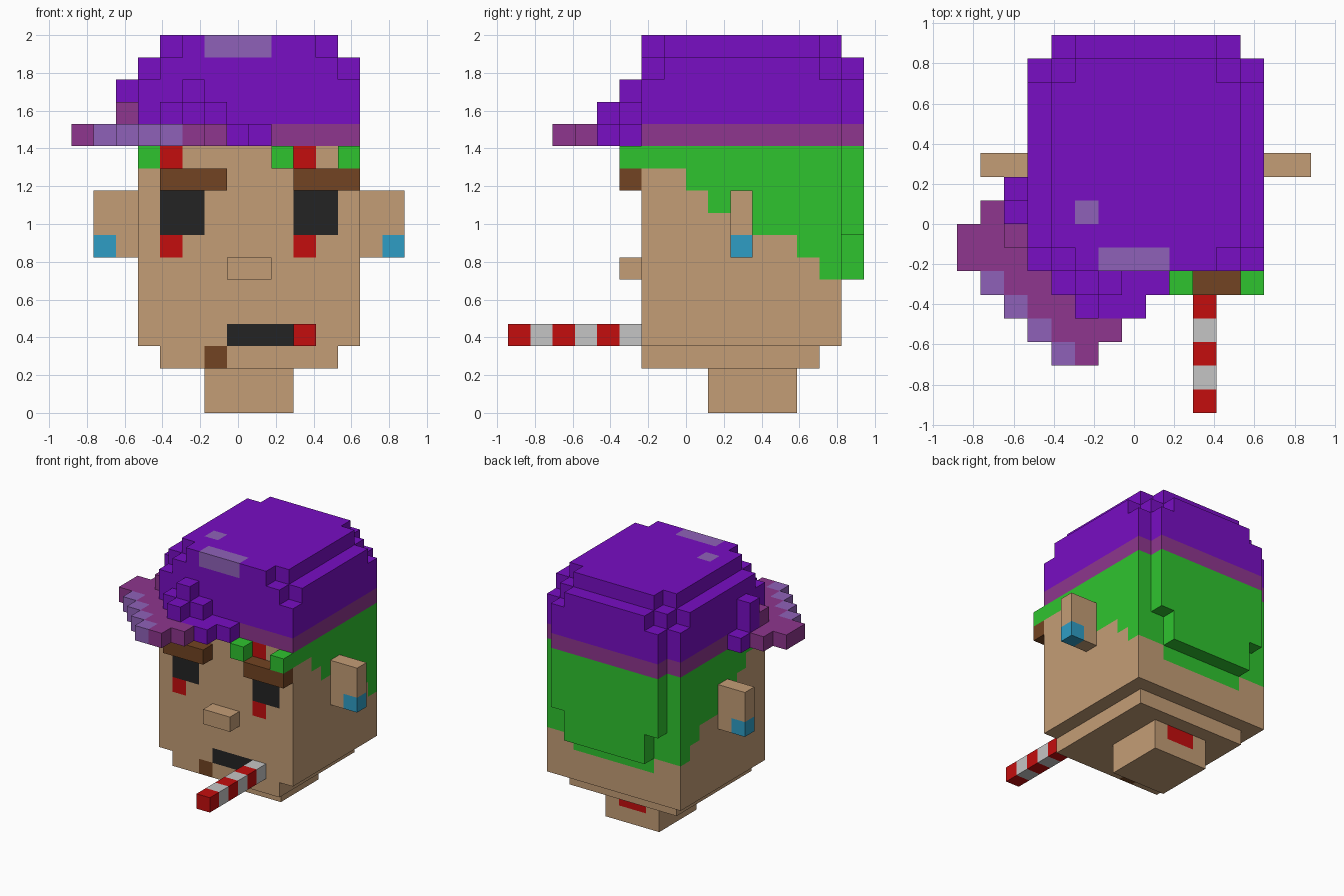
import bpy
import bmesh
from mathutils import Vector

V = 2 / 17                      # size of one block
ORIGIN = Vector((-7.5 * V, -8 * V, 0))

if "Cube" in bpy.data.objects:
    bpy.data.objects.remove(bpy.data.objects["Cube"], do_unlink=True)

COLOURS = {
    "skin": (196, 157, 118), "hat purple": (120, 14, 195), "hat plum": (142, 54, 142),
    "lavender": (143, 97, 184), "hair green": (47, 196, 47), "red": (196, 13, 13),
    "brown": (114, 68, 34), "black": (36, 36, 36), "blue": (47, 158, 197),
    "light grey": (197, 197, 197),
}


def linear(c):
    c /= 255
    return c / 12.92 if c <= 0.04045 else ((c + 0.055) / 1.055) ** 2.4


MATS = {}
for mat_name, rgb in COLOURS.items():
    m = bpy.data.materials.new(mat_name)
    m.use_nodes = True
    col = tuple(linear(c) for c in rgb) + (1,)
    m.diffuse_color = col
    m.node_tree.nodes["Principled BSDF"].inputs["Base Color"].default_value = col
    MATS[mat_name] = m


def box(x0, x1, y0, y1, z0, z1):
    """Set of blocks filling a range."""
    return {(x, y, z) for x in range(x0, x1) for y in range(y0, y1) for z in range(z0, z1)}


def build(name, cells, colour):
    """Skin a set of blocks; colour is a name or a rule taking a block position."""
    rule = colour if callable(colour) else (lambda x, y, z: colour)
    bm, verts, used = bmesh.new(), {}, []

    def vert(p):
        if p not in verts:
            verts[p] = bm.verts.new(ORIGIN + Vector(p) * V)
        return verts[p]

    for c in sorted(cells):
        shade = rule(*c)
        for axis in range(3):
            for side in (0, 1):
                n = list(c)
                n[axis] += 2 * side - 1
                if tuple(n) in cells:
                    continue
                loop = []
                for a, b in ((0, 0), (1, 0), (1, 1), (0, 1)):
                    p = list(c)
                    p[axis] += side
                    p[(axis + 1) % 3] += a
                    p[(axis + 2) % 3] += b
                    loop.append(vert(tuple(p)))
                f = bm.faces.new(loop if side else loop[::-1])
                if shade not in used:
                    used.append(shade)
                f.material_index = used.index(shade)
    mesh = bpy.data.meshes.new(name)
    bm.to_mesh(mesh)
    bm.free()
    for s in used:
        mesh.materials.append(MATS[s])
    ob = bpy.data.objects.new(name, mesh)
    bpy.context.collection.objects.link(ob)
    return ob


# Head with painted face and hairline
SIDE_HAIR = [11, 11, 10, 9, 9, 8, 8, 7, 6]      # lowest hair block, front to back


def head_colour(x, y, z):
    if x in (3, 12) and z >= SIDE_HAIR[y - 6]:
        return "hair green"
    if y == 14 and z >= (5 if 5 <= x <= 10 else 6):
        return "hair green"
    if y == 6:
        if x in (4, 5, 10, 11) and z in (8, 9):
            return "black"                       # eyes
        if x in (4, 10) and z in (7, 11):
            return "red"                         # marks around the eyes
        if 7 <= x <= 9 and z == 3:
            return "black"                       # mouth
        if x == 6 and z == 2:
            return "brown"                       # chin mark
    return "skin"


build("head", box(3, 13, 6, 15, 3, 12) | box(4, 12, 6, 14, 2, 3), head_colour)
build("neck", box(6, 10, 9, 13, 0, 2),
      lambda x, y, z: "red" if y == 12 and z == 1 and x in (7, 8) else "skin")
build("nose", box(7, 9, 5, 6, 6, 7), "skin")

# Ears with earrings, and eyebrows
for side, x0, outer in (("right", 1, 1), ("left", 13, 14)):
    build(side + "_ear", box(x0, x0 + 2, 10, 11, 7, 10),
          lambda x, y, z, o=outer: "blue" if x == o and z == 7 else "skin")
for side, x0 in (("right", 4), ("left", 10)):
    build(side + "_eyebrow", box(x0, x0 + 3, 5, 6, 10, 11), "brown")

# Hair behind the head and tufts on the forehead
build("back_hair", box(4, 12, 15, 16, 8, 12) | box(5, 11, 15, 16, 6, 8), "hair green")
build("hair_tufts", box(9, 10, 5, 6, 11, 12) | box(12, 13, 5, 6, 11, 12), "hair green")

# Striped stick in the mouth
build("striped_stick", box(10, 11, 0, 6, 3, 4),
      lambda x, y, z: "light grey" if y % 2 else "red")


# Cap crown: band, body and stepped top
def crown_colour(x, y, z):
    if z == 12:
        return "hat plum"
    if z == 16 and ((6 <= x <= 8 and y == 6) or (x, y) == (5, 8)):
        return "lavender"
    return "hat purple"


crown = box(3, 13, 6, 15, 12, 15) | box(4, 12, 15, 16, 12, 15)
crown |= box(3, 13, 7, 14, 15, 16) | box(4, 12, 6, 15, 15, 16) | box(5, 11, 15, 16, 15, 16)
crown |= box(4, 12, 7, 14, 16, 17) | box(5, 11, 6, 15, 16, 17)
build("cap_crown", crown, crown_colour)

# Cap brim pointing to the front right corner: row -> first and end column
BRIM = {2: (4, 6), 3: (3, 7), 4: (2, 6), 5: (1, 7), 6: (0, 3), 7: (0, 3), 8: (1, 3)}
brim = {(x, y, 12) for y, (a, b) in BRIM.items() for x in range(a, b)} | {(2, 7, 13)}
build("cap_brim", brim,
      lambda x, y, z: "lavender" if y <= 5 and x == BRIM[y][0] else "hat plum")

# Raised blocks where the brim meets the crown
front = box(4, 7, 5, 6, 13, 14) | {(5, 4, 13), (5, 5, 14)}
front |= box(7, 9, 5, 6, 12, 13) | box(6, 8, 4, 5, 12, 13)
build("cap_front_blocks", front, "hat purple")
build("cap_side_blocks", box(2, 3, 8, 9, 13, 15) | {(2, 9, 12)}, "hat purple")
